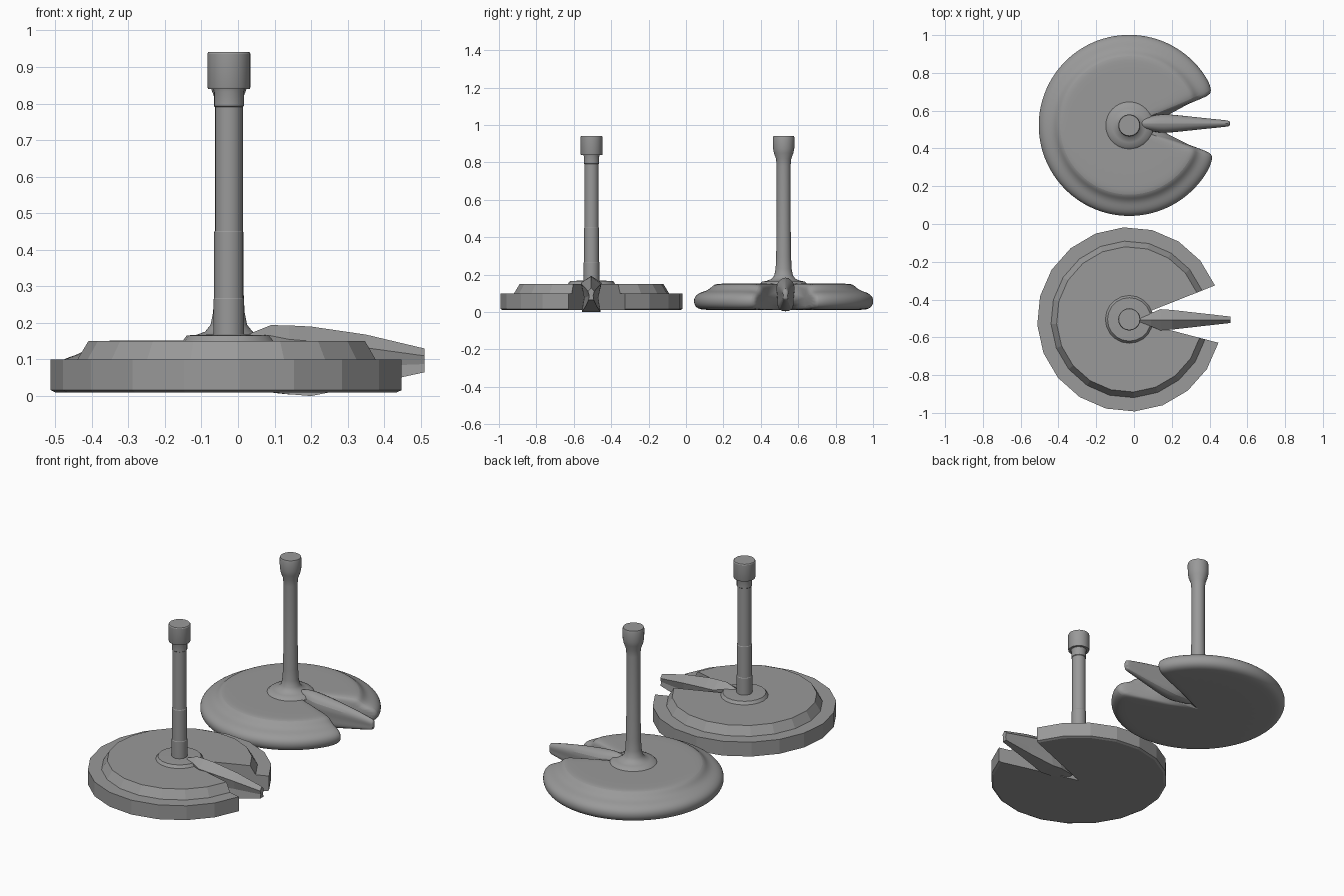
import bpy, bmesh
from math import cos, sin, radians, tau

if "Cube" in bpy.data.objects:
    bpy.data.objects.remove(bpy.data.objects["Cube"])

grey = bpy.data.materials.new("mid_grey")
grey.use_nodes = True
colour = (0.32, 0.32, 0.32, 1)
grey.diffuse_color = colour
grey.node_tree.nodes["Principled BSDF"].inputs["Base Color"].default_value = colour

AXIS_X = -0.025


def finish(name, bm, y, smooth=None, levels=0):
    bmesh.ops.remove_doubles(bm, verts=bm.verts, dist=1e-5)
    bmesh.ops.recalc_face_normals(bm, faces=bm.faces)
    mesh = bpy.data.meshes.new(name)
    bm.to_mesh(mesh)
    bm.free()
    obj = bpy.data.objects.new(name, mesh)
    bpy.context.collection.objects.link(obj)
    obj.location = (AXIS_X, y, 0)
    mesh.materials.append(grey)
    if levels:
        mod = obj.modifiers.new("rounding", "SUBSURF")
        mod.levels = mod.render_levels = levels
    if smooth:
        bpy.ops.object.select_all(action="DESELECT")
        bpy.context.view_layer.objects.active = obj
        obj.select_set(True)
        bpy.ops.object.shade_smooth_by_angle(angle=radians(smooth))
    return obj


def bridge(bm, rings, closed):
    """Join neighbouring rings of vertices with quads."""
    n = len(rings[0])
    for a, b in zip(rings, rings[1:]):
        for i in range(n if closed else n - 1):
            j = (i + 1) % n
            bm.faces.new((a[i], a[j], b[j], b[i]))


def notched_disc(name, y, profile, start, end, steps, soft):
    """Sweep a profile part way round, leaving a wedge open."""
    bm = bmesh.new()
    columns = [(start + (end - start) * i / steps, 1, 1) for i in range(steps + 1)]
    if soft:
        # the rim shrinks towards both lips of the wedge
        columns[0] = (start, 0.93, 0.7)
        columns[-1] = (end, 0.93, 0.7)
        columns.insert(1, (start + 2.5, 0.985, 0.95))
        columns.insert(-1, (end - 2.5, 0.985, 0.95))
    rings = []
    for angle, sr, sz in columns:
        a = radians(angle)
        rings.append([bm.verts.new((r * sr * cos(a), r * sr * sin(a),
                                    0.06 + (z - 0.06) * (sz if r > 0.3 else 1)))
                      for r, z in profile])
    bridge(bm, rings, False)
    bm.faces.new(rings[0])
    bm.faces.new(rings[-1])
    return finish(name, bm, y, 45 if soft else None, 2 if soft else 0)


def turned(name, y, profile, sides, smooth):
    """Full lathe with capped ends."""
    bm = bmesh.new()
    rings = [[bm.verts.new((r * cos(tau * i / sides), r * sin(tau * i / sides), z))
              for i in range(sides)] for r, z in profile]
    bridge(bm, rings, True)
    bm.faces.new(rings[0])
    bm.faces.new(rings[-1])
    return finish(name, bm, y, smooth)


def blade(name, y, sections, soft):
    """Tapering ridged pointer lying in the wedge."""
    bm = bmesh.new()
    rings = []
    for x, top, ws, zs, wb, zb in sections:
        outline = [(0, top), (ws, zs), (wb * 0.75, (zs + zb) / 2), (wb, zb),
                   (-wb, zb), (-wb * 0.75, (zs + zb) / 2), (-ws, zs)]
        rings.append([bm.verts.new((x - AXIS_X, w, z)) for w, z in outline])
    bridge(bm, rings, True)
    bm.faces.new(rings[0])
    bm.faces.new(rings[-1])
    return finish(name, bm, y, 60 if soft else None, 2 if soft else 0)


# Faceted version
Y1 = -0.505
notched_disc("faceted_base", Y1,
             [(0, 0.15), (0.385, 0.15), (0.415, 0.1), (0.488, 0.1),
              (0.488, 0.016), (0.475, 0.01), (0, 0.01)], 21.6, 345.3, 18, False)
turned("faceted_hub", Y1, [(0.128, 0.148), (0.115, 0.166), (0.05, 0.168)], 20, 25)
turned("faceted_post", Y1,
       [(0.042, 0.15), (0.042, 0.265), (0.04, 0.268), (0.04, 0.448), (0.038, 0.452),
        (0.038, 0.79), (0.041, 0.793), (0.041, 0.832), (0.044, 0.842)], 20, 25)
turned("faceted_cap", Y1, [(0.057, 0.84), (0.059, 0.845), (0.059, 0.936), (0.056, 0.941)], 20, 25)
blade("faceted_blade", Y1 - 0.002,
      [(0.03, 0.17, 0.015, 0.165, 0.015, 0.02), (0.09, 0.194, 0.035, 0.165, 0.035, 0.01),
       (0.14, 0.193, 0.056, 0.155, 0.05, 0.005), (0.2, 0.19, 0.052, 0.15, 0.05, 0.0),
       (0.35, 0.168, 0.035, 0.132, 0.03, 0.03), (0.51, 0.13, 0.017, 0.11, 0.014, 0.065)], False)

# Rounded version
Y2 = 0.522
notched_disc("rounded_base", Y2,
             [(0, 0.152), (0.33, 0.152), (0.372, 0.15), (0.392, 0.128), (0.415, 0.113),
              (0.45, 0.104), (0.476, 0.085), (0.484, 0.06), (0.478, 0.033),
              (0.455, 0.014), (0.41, 0.01), (0, 0.01)], 20, 342, 32, True)
turned("rounded_post", Y2,
       [(0.128, 0.148), (0.115, 0.162), (0.09, 0.167), (0.065, 0.176), (0.05, 0.195),
        (0.043, 0.23), (0.04, 0.29), (0.037, 0.5), (0.037, 0.78), (0.041, 0.82),
        (0.052, 0.85), (0.057, 0.875), (0.058, 0.93), (0.055, 0.941)], 40, 50)
blade("rounded_blade", Y2 + 0.01,
      [(0.0, 0.17, 0.02, 0.16, 0.02, 0.02), (0.08, 0.198, 0.045, 0.165, 0.04, 0.008),
       (0.14, 0.196, 0.062, 0.152, 0.052, 0.0), (0.2, 0.19, 0.058, 0.148, 0.052, 0.0),
       (0.35, 0.168, 0.038, 0.132, 0.032, 0.03), (0.49, 0.136, 0.021, 0.112, 0.018, 0.06),
       (0.51, 0.13, 0.017, 0.108, 0.014, 0.066)], True)
